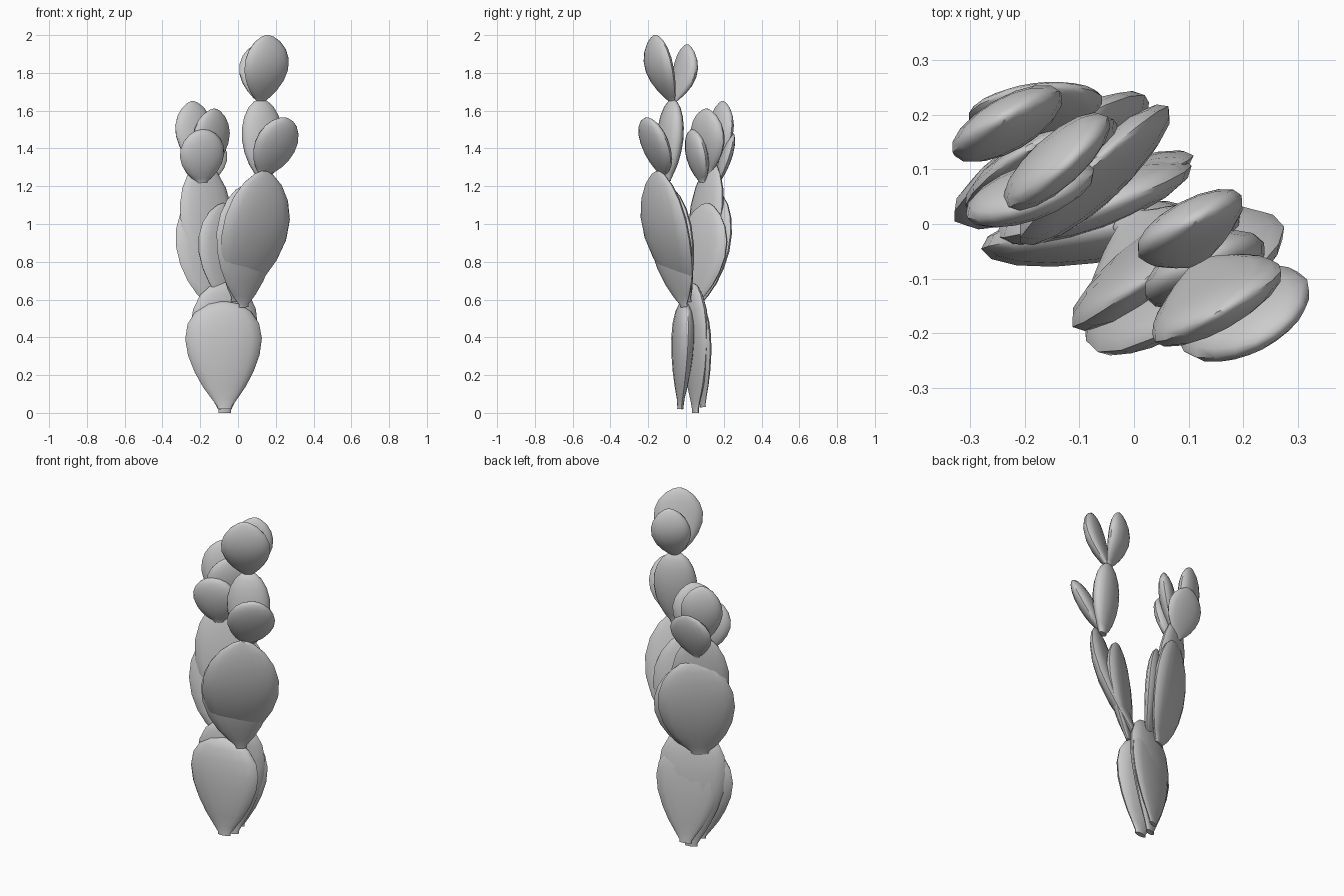
import bpy, bmesh, math
from mathutils import Vector

if "Cube" in bpy.data.objects:
    bpy.data.objects.remove(bpy.data.objects["Cube"])

# Outline shapes: (peak shift, roundness, stem width)
EGG = (1.25, .54, .16)
OVAL = (1.16, .46, .24)
TRUNK = (1.65, .40, .19)
SIDES, RINGS = 16, 10


def pad(name, base, tip, width, yaw=30, shape=EGG, thick=.09, bow=0):
    """Flattened cactus pad from base to tip, broad side along yaw, bowed at mid-length."""
    base, tip = Vector(base), Vector(tip)
    axis = tip - base
    a = axis.normalized()
    side = Vector((math.cos(math.radians(yaw)), math.sin(math.radians(yaw)), 0))
    side = (side - a * side.dot(a)).normalized()
    normal = a.cross(side)
    shift, power, stem = shape
    bm = bmesh.new()
    rings = []
    for k in range(RINGS + 1):
        t = (1 - math.cos(math.pi * k / RINGS)) / 2
        swell = max(0, math.sin(math.pi * t ** shift)) ** power
        floor = stem if t < .5 else .08
        w = max(swell, floor) * width / 2
        h = max(swell, floor * 1.5) * thick / 2
        centre = base + axis * t + normal * bow * math.sin(math.pi * t)
        ring = []
        for i in range(SIDES):
            ang = 2 * math.pi * i / SIDES
            ring.append(bm.verts.new(centre + side * math.cos(ang) * w
                                     + normal * math.sin(ang) * h))
        rings.append(ring)
    for lo, hi in zip(rings, rings[1:]):
        for i in range(SIDES):
            j = (i + 1) % SIDES
            bm.faces.new((lo[i], lo[j], hi[j], hi[i]))
    bm.faces.new(rings[0][::-1])
    bm.faces.new(rings[-1])
    bmesh.ops.recalc_face_normals(bm, faces=bm.faces)
    mesh = bpy.data.meshes.new(name)
    bm.to_mesh(mesh)
    bm.free()
    obj = bpy.data.objects.new(name, mesh)
    bpy.context.collection.objects.link(obj)
    bpy.context.view_layer.objects.active = obj
    obj.select_set(True)
    bpy.ops.object.shade_smooth_by_angle(angle=math.radians(50))
    obj.select_set(False)


# Ground pads
pad("trunk_pad_front", (-.07, -.03, .02), (-.08, -.01, .59), .41, 8, TRUNK, .11)
pad("trunk_pad_middle", (-.07, .05, 0), (-.07, .025, .69), .38, 20, TRUNK, .10, .01)
pad("trunk_pad_back", (-.06, .09, .03), (-.06, .05, .6), .36, 20, TRUNK, .07)

# Right branch
pad("right_pad_outer", (-.01, .01, .59), (.14, -.15, 1.28), .42, 33, thick=.10, bow=-.035)
pad("right_pad_inner", (.03, -.01, .56), (.03, -.10, 1.2), .38, 35, thick=.10, bow=-.02)
pad("right_upper_pad", (.14, -.1, 1.23), (.12, -.07, 1.66), .24, 25, OVAL, .11)
pad("right_side_pad", (.13, -.12, 1.26), (.26, -.2, 1.56), .26, shape=OVAL)
right_joint = (.12, -.07, 1.64)
pad("right_top_pad_front", right_joint, (.155, -.165, 2), .27, bow=-.025)
pad("right_top_pad_back", right_joint, (.11, .01, 1.95), .22, bow=.025)

# Left branch
pad("left_pad_inner", (-.06, .04, .57), (-.07, .115, 1.11), .37, 42, bow=.01)
pad("left_pad_outer", (-.13, .05, .57), (-.16, .16, 1.17), .42, 32, OVAL, .10, .01)
pad("left_pad_tall", (-.14, .06, .66), (-.19, .14, 1.33), .32)
pad("left_top_pad_back", (-.21, .15, 1.29), (-.24, .195, 1.65), .23, bow=.01)
pad("left_top_pad_right", (-.17, .12, 1.27), (-.12, .11, 1.61), .25, 42)
pad("left_top_pad_front", (-.19, .09, 1.22), (-.19, .03, 1.5), .25, 20, OVAL)
pad("left_top_pad_rear", (-.18, .16, 1.2), (-.18, .25, 1.48), .25, 8, thick=.06)
